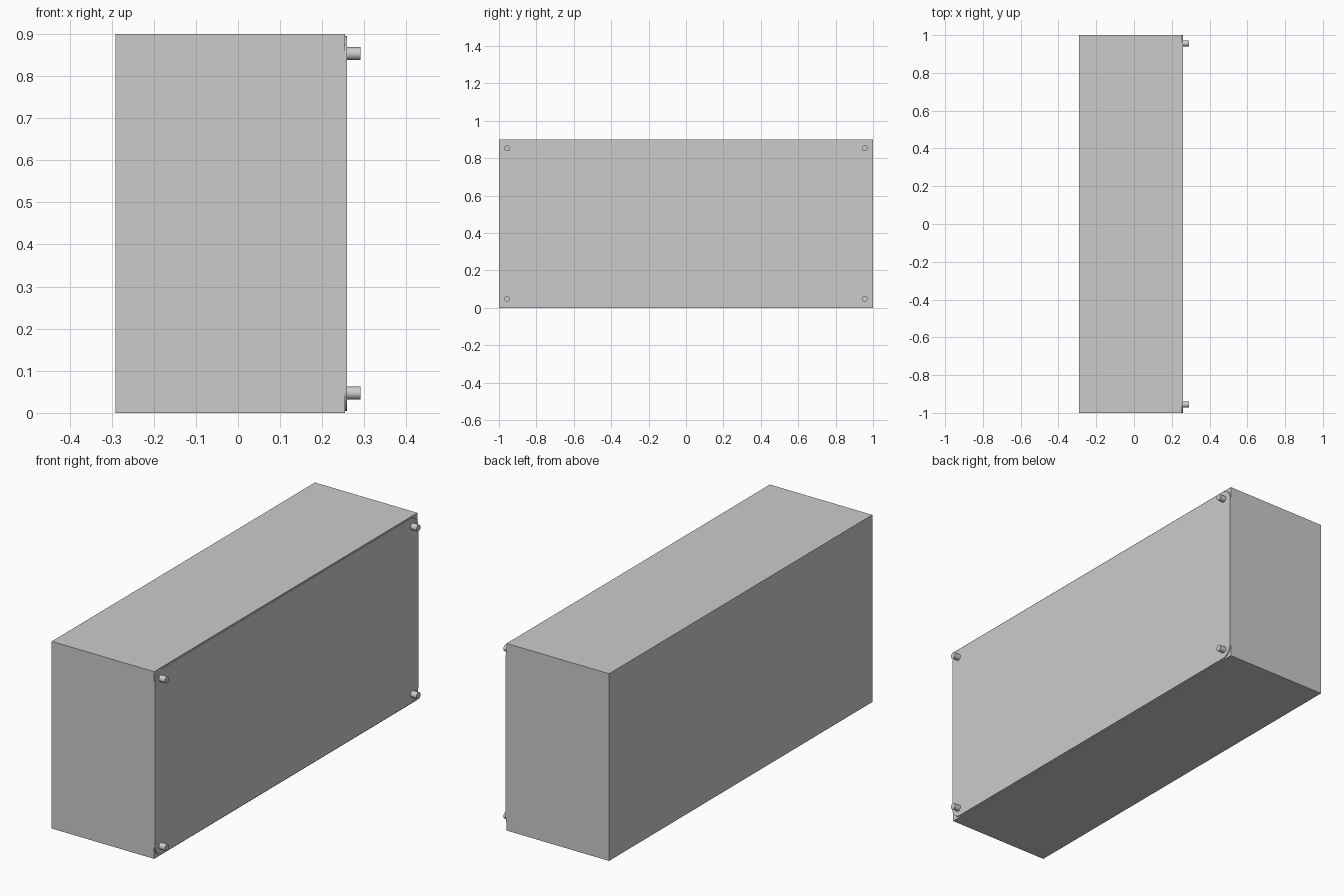
import bpy, bmesh, math

if "Cube" in bpy.data.objects:
    bpy.data.objects.remove(bpy.data.objects["Cube"])

BACK, SEAM, FACE, TIP = -0.291, 0.254, 0.259, 0.291
HEIGHT = 0.9


def make_object(name, bm):
    bmesh.ops.recalc_face_normals(bm, faces=bm.faces)
    mesh = bpy.data.meshes.new(name)
    bm.to_mesh(mesh)
    bm.free()
    obj = bpy.data.objects.new(name, mesh)
    bpy.context.collection.objects.link(obj)
    return obj


def extrude_x(name, outline, x0, x1):
    """Extrude a closed (y, z) outline along x."""
    bm = bmesh.new()
    face = bm.faces.new([bm.verts.new((x0, y, z)) for y, z in outline])
    new = bmesh.ops.extrude_face_region(bm, geom=[face], use_keep_orig=True)
    verts = [g for g in new["geom"] if isinstance(g, bmesh.types.BMVert)]
    bmesh.ops.translate(bm, vec=(x1 - x0, 0, 0), verts=verts)
    return make_object(name, bm)


def rounded_rect(hy, z0, z1, r, steps=8):
    corners = [(hy - r, z1 - r), (-hy + r, z1 - r), (-hy + r, z0 + r), (hy - r, z0 + r)]
    return [(cy + r * math.cos(a), cz + r * math.sin(a))
            for i, (cy, cz) in enumerate(corners)
            for a in [(i + s / steps) * math.pi / 2 for s in range(steps + 1)]]


def circle(cy, cz, r, n=24):
    return [(cy + r * math.cos(2 * math.pi * i / n), cz + r * math.sin(2 * math.pi * i / n))
            for i in range(n)]


# Main cabinet block
extrude_x("cabinet_body", [(-1, 0), (1, 0), (1, HEIGHT), (-1, HEIGHT)], BACK, SEAM)

# Thin raised panel with rounded corners
extrude_x("front_panel", rounded_rect(1.0, 0.005, HEIGHT - 0.005, 0.055), SEAM, FACE)

# Four corner pegs
for side, y in (("left", -0.956), ("right", 0.956)):
    for level, z in (("lower", 0.047), ("upper", HEIGHT - 0.047)):
        peg = extrude_x(f"{level}_{side}_peg", circle(y, z, 0.0155), FACE, TIP)
        bpy.ops.object.select_all(action="DESELECT")
        peg.select_set(True)
        bpy.context.view_layer.objects.active = peg
        bpy.ops.object.shade_smooth_by_angle(angle=math.radians(30))
